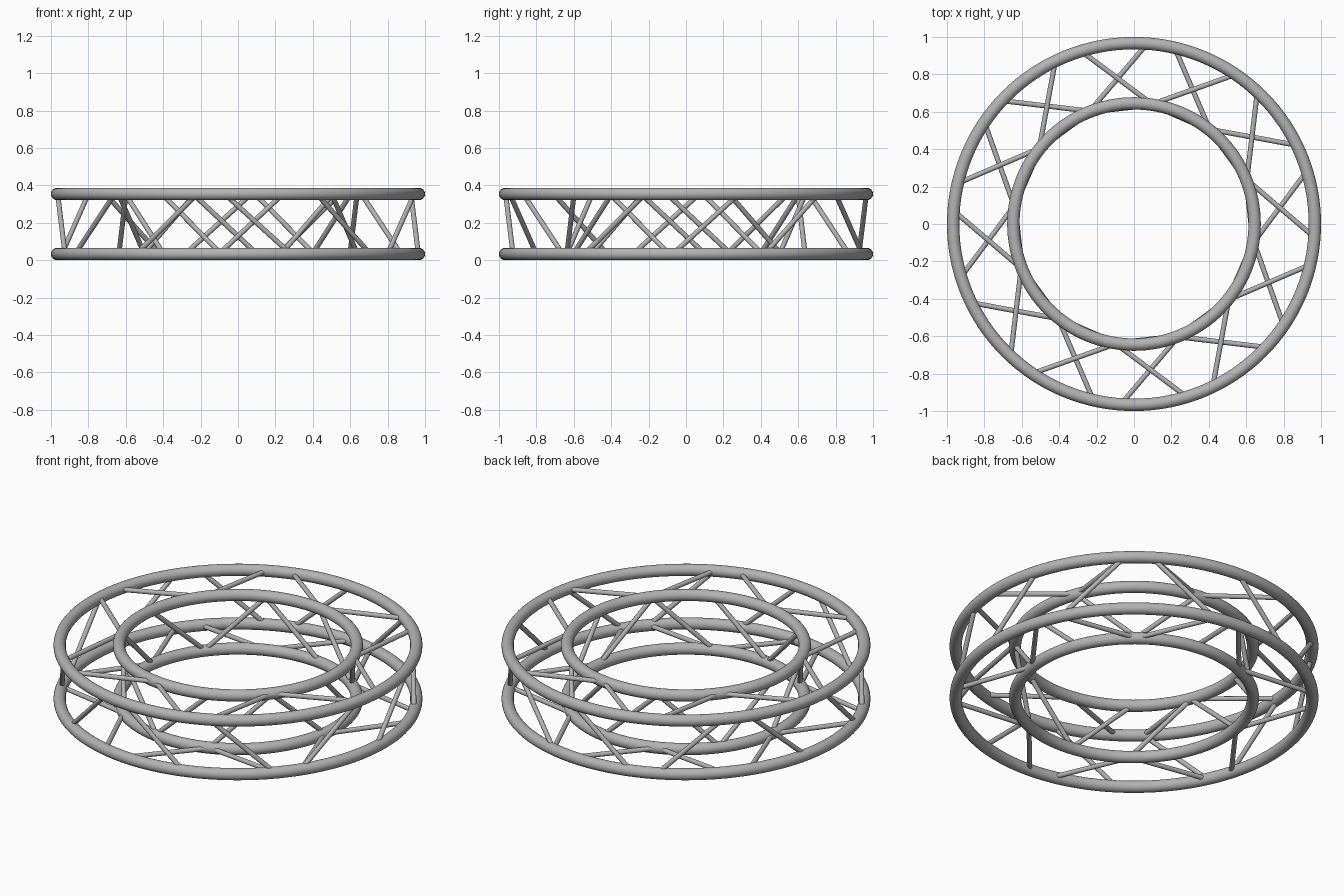
import bpy
from math import radians, cos, sin
from mathutils import Vector

cube = bpy.data.objects.get("Cube")
if cube:
    bpy.data.objects.remove(cube, do_unlink=True)

OUTER, INNER = 0.967, 0.645      # chord ring radii
LOW, HIGH = 0.033, 0.354         # chord ring heights
TUBE, BRACE = 0.033, 0.0135      # tube radii
SPREAD = {OUTER: 10.6, INNER: 15.5}   # half angle covered by a brace

grey = bpy.data.materials.new("aluminium_grey")
grey.use_nodes = True
colour = (0.45, 0.45, 0.45, 1)
grey.diffuse_color = colour
grey.node_tree.nodes["Principled BSDF"].inputs["Base Color"].default_value = colour


def finish(name):
    ob = bpy.context.object
    ob.name = name
    ob.data.materials.append(grey)
    bpy.ops.object.shade_smooth_by_angle()


def ring(name, radius, z):
    bpy.ops.mesh.primitive_torus_add(major_radius=radius, minor_radius=TUBE,
                                     major_segments=128, minor_segments=24,
                                     location=(0, 0, z))
    finish(name)


def node(radius, z, slot, side):
    a = radians(slot + side * SPREAD[radius])
    return Vector((radius * cos(a), radius * sin(a), z))


def brace(name, a, b):
    d = b - a
    bpy.ops.mesh.primitive_cylinder_add(vertices=16, radius=BRACE, depth=d.length,
                                        location=(a + b) / 2,
                                        rotation=d.to_track_quat('Z', 'Y').to_euler())
    finish(name)


# Four chord rings
for r, rname in ((OUTER, "outer"), (INNER, "inner")):
    for z, zname in ((LOW, "lower"), (HIGH, "upper")):
        ring(f"{zname}_{rname}_ring", r, z)

# Lean of the wall braces around the circle: U leans forward, D leans back
leans = "UUDDUDDUUDDU"
for k, lean in enumerate(leans):
    slot = 6.4 + 30 * k
    # Flat braces zigzag in the upper layer, mirrored in the lower one
    s = 1 if k % 2 else -1
    brace(f"upper_brace_{k}", node(OUTER, HIGH, slot, s), node(INNER, HIGH, slot, -s))
    brace(f"lower_brace_{k}", node(OUTER, LOW, slot, -s), node(INNER, LOW, slot, s))
    # Wall braces cross between the inner and outer walls
    t = 1 if lean == "U" else -1
    brace(f"outer_wall_brace_{k}", node(OUTER, HIGH, slot, t), node(OUTER, LOW, slot, -t))
    brace(f"inner_wall_brace_{k}", node(INNER, HIGH, slot, -t), node(INNER, LOW, slot, t))
